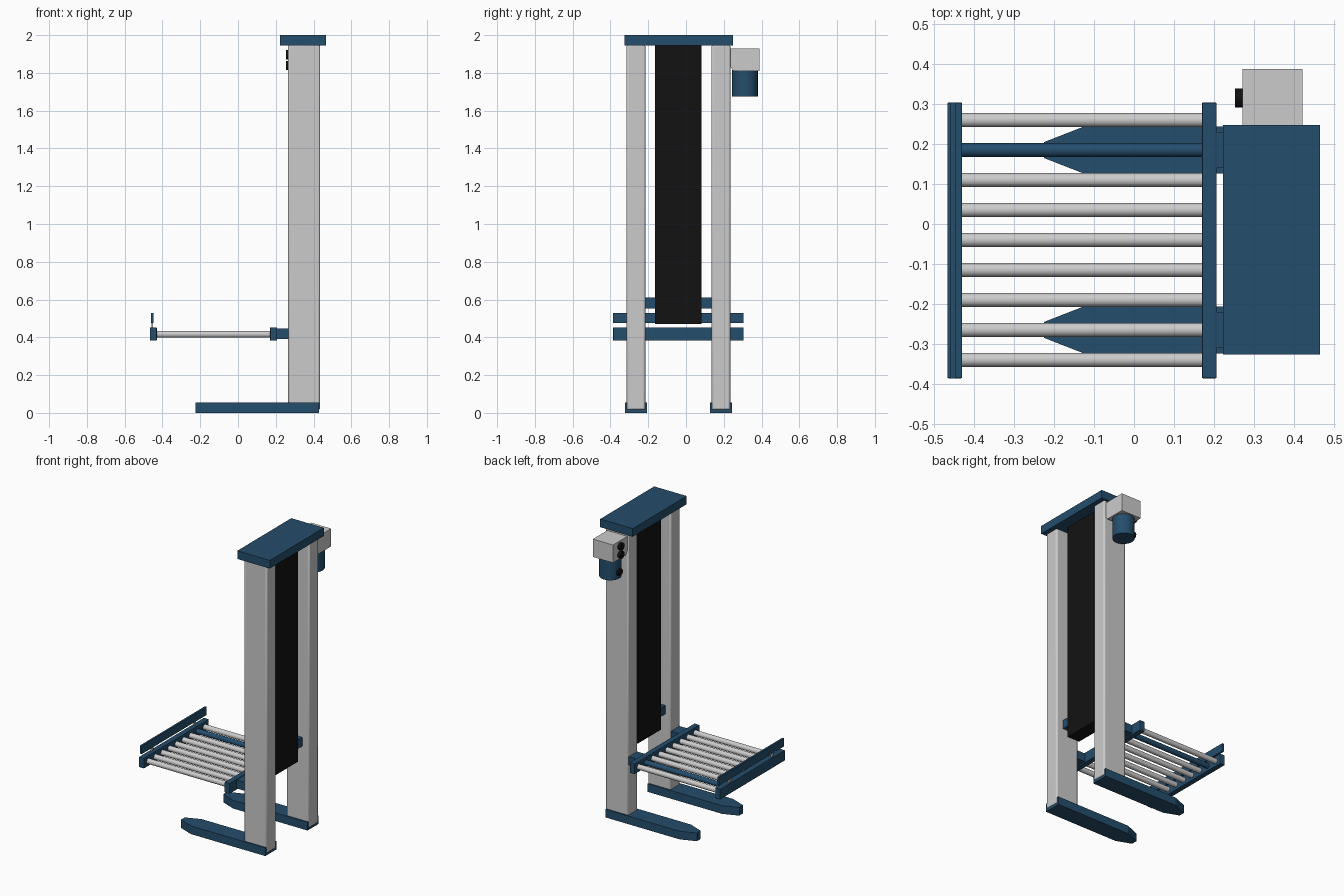
import bpy, bmesh, math

if "Cube" in bpy.data.objects:
    bpy.data.objects.remove(bpy.data.objects["Cube"])

YC = -0.04  # the lift is symmetric about this y; only the motor sits outside


def material(name, rgb):
    m = bpy.data.materials.new(name)
    m.diffuse_color = (*rgb, 1)
    m.use_nodes = True
    m.node_tree.nodes["Principled BSDF"].inputs["Base Color"].default_value = m.diffuse_color
    return m


BLUE = material("blue_paint", (0.018, 0.075, 0.15))
BLACK = material("black_rubber", (0.006, 0.006, 0.006))


def finish(bm, name, mat=None, bevel=0, segments=2, smooth=False):
    bmesh.ops.recalc_face_normals(bm, faces=bm.faces)
    me = bpy.data.meshes.new(name)
    bm.to_mesh(me)
    bm.free()
    ob = bpy.data.objects.new(name, me)
    bpy.context.collection.objects.link(ob)
    if mat:
        me.materials.append(mat)
    if bevel:
        b = ob.modifiers.new("bevel", "BEVEL")
        b.width, b.segments = bevel, segments
    if smooth:
        bpy.ops.object.select_all(action='DESELECT')
        ob.select_set(True)
        bpy.context.view_layer.objects.active = ob
        bpy.ops.object.shade_smooth_by_angle(angle=math.radians(35))
    return ob


def box(name, x, y, z, mat=None, bevel=0, smooth=False):
    bm = bmesh.new()
    bmesh.ops.create_cube(bm, size=1)
    for v in bm.verts:
        for i, (a, b) in enumerate((x, y, z)):
            v.co[i] = (a + b) / 2 + v.co[i] * (b - a)
    return finish(bm, name, mat, bevel, smooth=smooth)


def cylinder(name, start, length, radius, axis, mat=None, sides=32):
    bm = bmesh.new()
    bmesh.ops.create_cone(bm, cap_ends=True, segments=sides, radius1=radius,
                          radius2=radius, depth=length)
    for v in bm.verts:
        x, y, z = v.co
        z += length / 2
        v.co = (z, y, -x) if axis == "x" else (x, y, z)
        for i in range(3):
            v.co[i] += start[i]
    return finish(bm, name, mat, smooth=True)


def prism(name, points, direction, mat=None):
    bm = bmesh.new()
    f = bm.faces.new([bm.verts.new(p) for p in points])
    r = bmesh.ops.extrude_face_region(bm, geom=[f])
    bmesh.ops.translate(bm, vec=direction,
                        verts=[g for g in r["geom"] if isinstance(g, bmesh.types.BMVert)])
    return finish(bm, name, mat)


# Columns, tapered feet, platform brackets and stop posts, one set per side
for side, s in (("front", -1), ("back", 1)):
    c = YC + s * 0.225

    def span(half):
        return (c - half, c + half)

    box(f"{side}_column", (0.265, 0.435), span(0.05), (0.015, 1.95), bevel=0.01, smooth=True)
    outline = [(0.43, -0.059), (0.43, 0.059), (-0.125, 0.059), (-0.225, 0.02),
               (-0.225, -0.02), (-0.125, -0.059)]
    prism(f"{side}_foot", [(x, c + y, 0) for x, y in outline], (0, 0, 0.055), BLUE)
    box(f"{side}_platform_bracket", (0.2, 0.28), span(0.045), (0.39, 0.447), BLUE)
    box(f"{side}_stop_post", (-0.459, -0.449), span(0.008), (0.44, 0.50))

# Top cap, vertical belt cover and carriage crossbar
box("top_cap", (0.223, 0.465), (-0.326, 0.248), (1.945, 2.0), BLUE)
box("belt_cover", (0.30, 0.39), (-0.164, 0.083), (0.47, 1.95), BLACK)
box("carriage_crossbar", (0.305, 0.385), (-0.22, 0.135), (0.553, 0.612), BLUE)

# Platform: end rails, stop bar and rollers
rail_y = (-0.386, 0.304)
box("inner_rail", (0.17, 0.207), rail_y, (0.382, 0.452), BLUE, 0.003)
box("outer_rail", (-0.467, -0.43), rail_y, (0.382, 0.452), BLUE, 0.003)
box("stop_bar", (-0.46, -0.447), rail_y, (0.475, 0.53), BLUE)
for i in range(9):
    cylinder(f"roller_{i + 1}", (-0.435, 0.26 - i * 0.075, 0.416), 0.61, 0.0175, "x",
             BLUE if i == 1 else None)

# Gearbox with tapered lower half, motor and cable glands
profile = [(0.228, 1.93), (0.388, 1.93), (0.388, 1.81), (0.25, 1.81), (0.228, 1.845)]
prism("gearbox", [(0.272, y, z) for y, z in profile], (0.15, 0, 0))
cylinder("motor", (0.345, 0.312, 1.675), 0.14, 0.068, "z", BLUE)
for n, (x, z) in enumerate(((0.253, 1.896), (0.253, 1.84), (0.266, 1.72))):
    cylinder(f"cable_gland_{n + 1}", (x, 0.315, z), 0.03, 0.024, "x", BLACK, 20)
